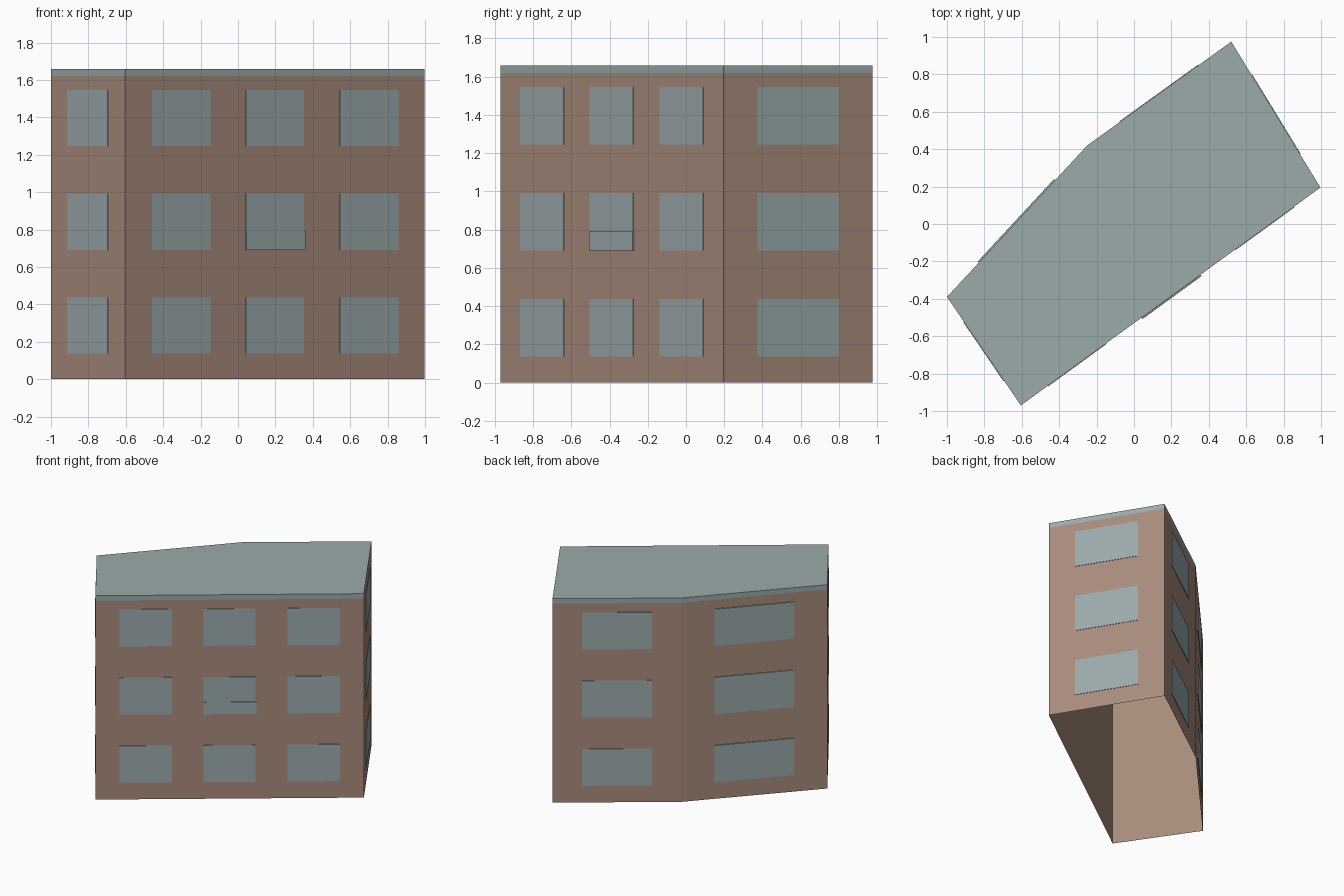
import bpy
from mathutils import Vector

cube = bpy.data.objects.get("Cube")
if cube:
    bpy.data.objects.remove(cube, do_unlink=True)


def material(name, rgb):
    mat = bpy.data.materials.new(name)
    mat.use_nodes = True
    mat.diffuse_color = (*rgb, 1)
    mat.node_tree.nodes["Principled BSDF"].inputs["Base Color"].default_value = (*rgb, 1)
    return mat


BRICK = material("brick brown", (0.39, 0.262, 0.202))
GLASS = material("window grey blue", (0.328, 0.402, 0.413))
ROOF = material("roof grey green", (0.332, 0.407, 0.405))

# Footprint corners, counter-clockwise from the front corner
PLAN = [Vector(p) for p in
        ((-0.605, -0.97), (0.997, 0.195), (0.52, 0.975), (-0.25, 0.42), (-1.0, -0.39))]
EAVES, TOP = 1.62, 1.66


def add_mesh(name, verts, faces, mat):
    mesh = bpy.data.meshes.new(name)
    mesh.from_pydata(verts, [], faces)
    mesh.materials.append(mat)
    obj = bpy.data.objects.new(name, mesh)
    bpy.context.collection.objects.link(obj)
    return obj


def shell(name, low, high, mat, capped):
    """Upright walls along the footprint, optionally closed on top."""
    n = len(PLAN)
    verts = [(p.x, p.y, z) for z in (low, high) for p in PLAN]
    faces = [(i, (i + 1) % n, (i + 1) % n + n, i + n) for i in range(n)]
    if capped:
        faces.append(tuple(range(n, 2 * n)))
    return add_mesh(name, verts, faces, mat)


def plate(name, wall, span, low, high, depth):
    """Thin plate on a wall; span is measured as fractions of the wall's length."""
    a, b = PLAN[wall], PLAN[(wall + 1) % len(PLAN)]
    along = b - a
    out = Vector((along.y, -along.x)).normalized()
    verts = []
    for offset in (0.0005, depth):
        for t, z in ((span[0], low), (span[1], low), (span[1], high), (span[0], high)):
            p = a + along * t + out * offset
            verts.append((p.x, p.y, z))
    faces = [(4, 5, 6, 7)]
    faces += [(i, (i + 1) % 4, (i + 1) % 4 + 4, i + 4) for i in range(4)]
    return add_mesh(name, verts, faces, GLASS)


# Open-bottomed walls and the flat roof with its edge band
shell("walls", 0, EAVES, BRICK, False)
shell("roof", EAVES, TOP, ROOF, True)

# Windows: three bays on the long wall, one on each other wall, on three floors
SINGLE = [(0.228, 0.772)]
BAYS = {
    0: ("front", [(0.09, 0.285), (0.403, 0.597), (0.716, 0.912)], 0.004),
    1: ("right", SINGLE, 0.004),
    2: ("back", SINGLE, 0.004),
    3: ("back_left", SINGLE, 0.008),
    4: ("left", SINGLE, 0.004),
}
for wall, (side, spans, depth) in BAYS.items():
    for floor in range(3):
        low = 0.137 + 0.555 * floor
        for bay, span in enumerate(spans):
            plate(f"{side}_window_{floor + 1}_{bay + 1}", wall, span, low, low + 0.3, depth)

# Shallow ledge panel at the foot of the central window
plate("window_ledge", 0, (0.403, 0.6), 0.692, 0.79, 0.0095)
